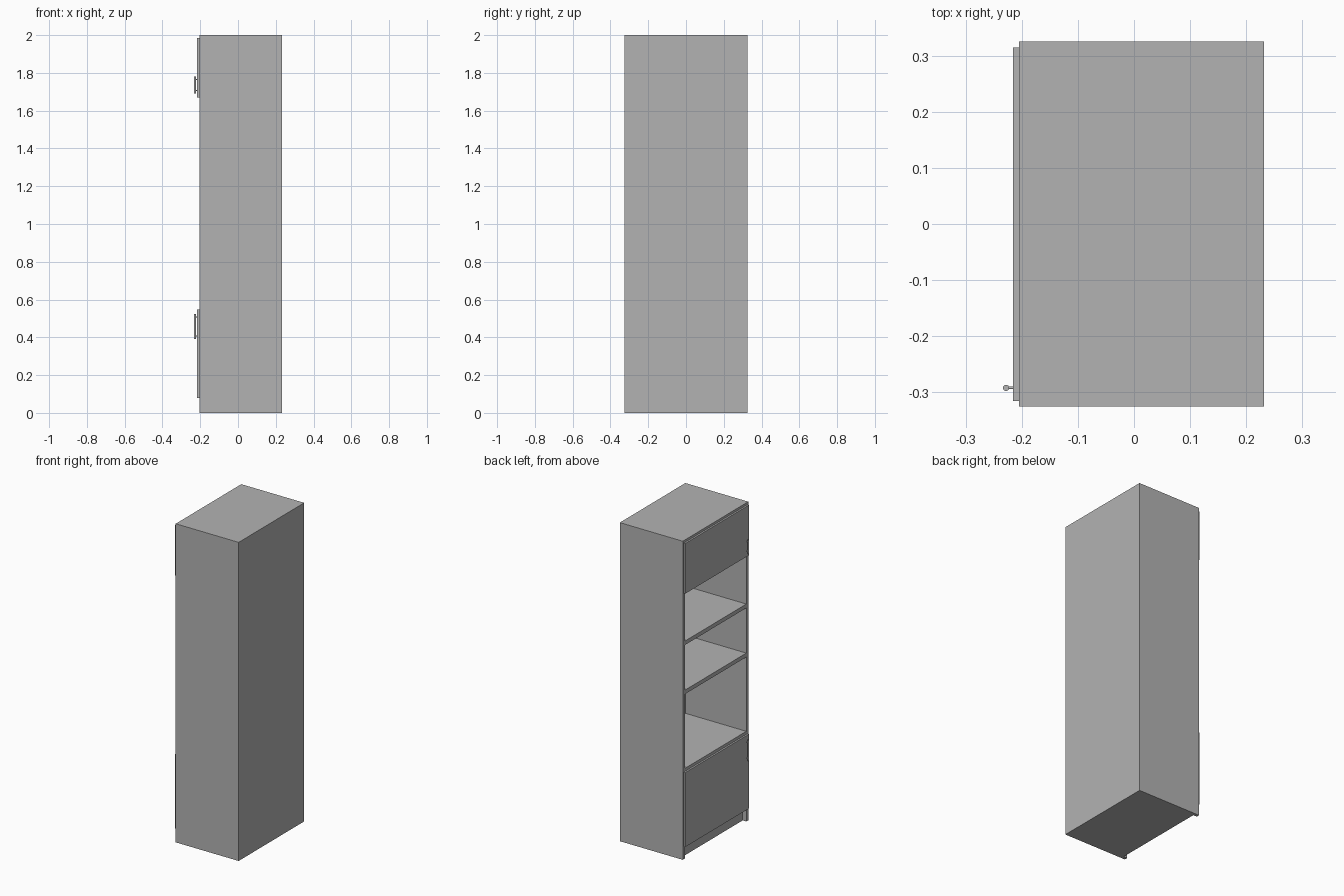
import bpy
from mathutils import Vector

cube = bpy.data.objects.get("Cube")
if cube:
    bpy.data.objects.remove(cube, do_unlink=True)

grey = bpy.data.materials.new("light_grey")
grey.use_nodes = True
colour = (0.45, 0.45, 0.45, 1)
grey.diffuse_color = colour
grey.node_tree.nodes["Principled BSDF"].inputs["Base Color"].default_value = colour


def box(name, low, high):
    """Box spanning two opposite corners."""
    low, high = Vector(low), Vector(high)
    bpy.ops.mesh.primitive_cube_add(size=1, location=(low + high) / 2)
    ob = bpy.context.object
    ob.name = name
    ob.scale = high - low
    bpy.ops.object.transform_apply(location=False, rotation=False, scale=True)
    ob.data.materials.append(grey)
    return ob


def rod(name, radius, length, centre, rotation=(0, 0, 0)):
    """Smooth cylinder, upright unless rotated."""
    bpy.ops.mesh.primitive_cylinder_add(vertices=20, radius=radius, depth=length,
                                        location=centre, rotation=rotation)
    ob = bpy.context.object
    ob.name = name
    ob.data.materials.append(grey)
    bpy.ops.object.shade_smooth_by_angle()
    return ob


# Main sizes: the open side of the cabinet faces -x
OPEN, BACK, HALF, TOP = -0.205, 0.232, 0.325, 2.0
WALL, BOARD = 0.02, 0.025
INNER = HALF - WALL
BACK_IN = BACK - 0.015

# Carcass
for name, side in (("side_panel_near", -1), ("side_panel_far", 1)):
    ys = sorted((side * INNER, side * HALF))
    box(name, (OPEN, ys[0], 0), (BACK, ys[1], TOP))
box("back_panel", (BACK_IN, -INNER, 0), (BACK, INNER, TOP))
box("top_panel", (OPEN, -INNER, TOP - BOARD), (BACK_IN, INNER, TOP))

# Recessed plinth and the floor board above it
box("plinth", (OPEN + 0.025, -INNER, 0), (BACK_IN, INNER, 0.075))
box("floor_board", (OPEN, -INNER, 0.075), (BACK_IN, INNER, 0.1))

# Shelves, by height of their upper surface
for name, z in (("lower_shelf", 0.566), ("middle_shelf", 1.057),
                ("upper_shelf", 1.365), ("cupboard_shelf", 1.69)):
    box(name, (OPEN, -INNER, z - BOARD), (BACK_IN, INNER, z))

# Overlay doors, each with a bar handle on two posts
DOOR_FACE, HANDLE_X, HANDLE_Y = -0.216, -0.228, -0.292
for level, z0, z1, grip0, grip1 in (("lower", 0.08, 0.547, 0.392, 0.523),
                                    ("upper", 1.67, 1.985, 1.692, 1.78)):
    box(level + "_door", (DOOR_FACE, -0.315, z0), (OPEN, 0.315, z1))
    rod(level + "_handle_bar", 0.0055, grip1 - grip0,
        (HANDLE_X, HANDLE_Y, (grip0 + grip1) / 2))
    for end, z in (("bottom", grip0 + 0.015), ("top", grip1 - 0.015)):
        rod(level + "_handle_post_" + end, 0.0025, DOOR_FACE - HANDLE_X,
            ((DOOR_FACE + HANDLE_X) / 2, HANDLE_Y, z), (0, 1.5708, 0))
